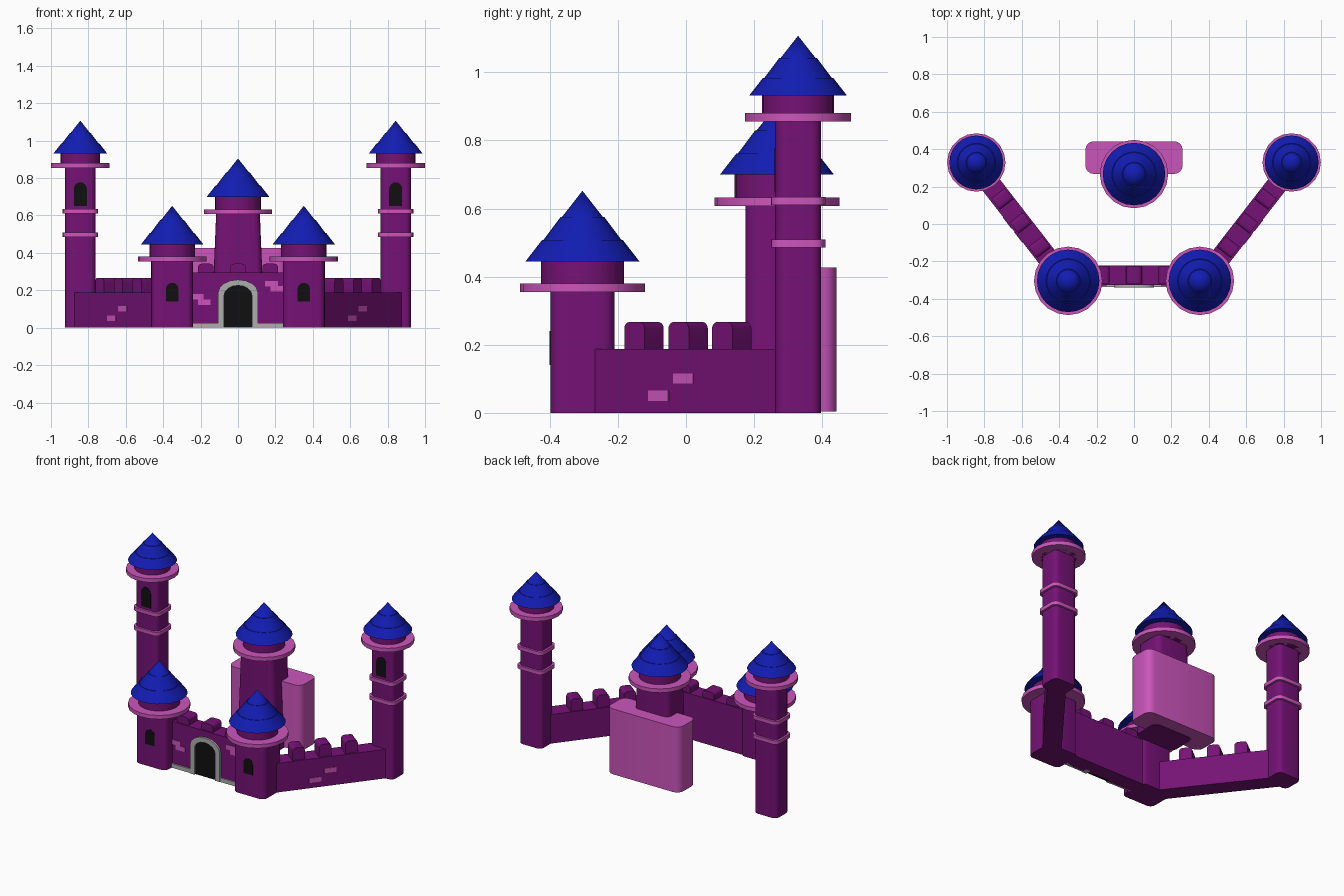
import bpy, bmesh, math
from mathutils import Matrix, Vector

if "Cube" in bpy.data.objects:
    bpy.data.objects.remove(bpy.data.objects["Cube"])


def material(name, rgb):
    m = bpy.data.materials.new(name)
    m.diffuse_color = (*rgb, 1)
    m.use_nodes = True
    m.node_tree.nodes["Principled BSDF"].inputs["Base Color"].default_value = m.diffuse_color
    return m


PURPLE = material("purple", (0.18, 0.006, 0.18))
PINK = material("pink", (0.60, 0.09, 0.50))
BLUE = material("blue", (0.006, 0.012, 0.45))
GREY = material("grey", (0.42, 0.42, 0.42))
BLACK = material("black", (0.005, 0.005, 0.005))


def finish(bm, name, mat, matrix=None):
    bmesh.ops.recalc_face_normals(bm, faces=bm.faces)
    me = bpy.data.meshes.new(name)
    bm.to_mesh(me)
    bm.free()
    ob = bpy.data.objects.new(name, me)
    bpy.context.collection.objects.link(ob)
    if matrix:
        ob.matrix_world = matrix
    me.materials.append(mat)
    bpy.ops.object.select_all(action='DESELECT')
    ob.select_set(True)
    bpy.context.view_layer.objects.active = ob
    bpy.ops.object.shade_smooth_by_angle(angle=math.radians(35))
    return ob


def post(name, x, y, hx, hy, z0, z1, r, mat, taper=1.0):
    """Box with rounded upright corners, narrowing in x towards the top."""
    bm = bmesh.new()
    bmesh.ops.create_cube(bm, size=2)
    for v in bm.verts:
        top = v.co.z > 0
        v.co = Vector((x + v.co.x * hx * (taper if top else 1), y + v.co.y * hy, z1 if top else z0))
    upright = [e for e in bm.edges if abs(e.verts[0].co.z - e.verts[1].co.z) > 1e-4]
    bmesh.ops.bevel(bm, geom=upright, offset=r, segments=4, profile=0.5, affect='EDGES')
    return finish(bm, name, mat)


def lathe(name, x, y, profile, sides, mat):
    """Turn a closed (radius, z) profile about an upright axis."""
    bm = bmesh.new()
    rings = []
    for r, z in profile:
        if r == 0:
            rings.append([bm.verts.new((x, y, z))] * sides)
        else:
            rings.append([bm.verts.new((x + r * math.cos(math.tau * i / sides),
                                        y + r * math.sin(math.tau * i / sides), z))
                          for i in range(sides)])
    for a, b in zip(rings, rings[1:]):
        for i in range(sides):
            j = (i + 1) % sides
            bm.faces.new(list(dict.fromkeys((a[i], a[j], b[j], b[i]))))
    return finish(bm, name, mat)


def prism(name, pts, y0, y1, mat, matrix=None):
    """Extrude an (x, z) outline along y."""
    bm = bmesh.new()
    front = [bm.verts.new((x, y0, z)) for x, z in pts]
    back = [bm.verts.new((x, y1, z)) for x, z in pts]
    bm.faces.new(front)
    bm.faces.new(back[::-1])
    n = len(pts)
    for i in range(n):
        j = (i + 1) % n
        bm.faces.new((front[i], back[i], back[j], front[j]))
    return finish(bm, name, mat, matrix)


def rect(x0, x1, z0, z1):
    return [(x0, z0), (x1, z0), (x1, z1), (x0, z1)]


def round_top(x0, x1, z0, z1, r):
    pts = [(x0, z0), (x1, z0)]
    for cx, start in ((x1 - r, 0), (x0 + r, 90)):
        for k in range(5):
            a = math.radians(start + k * 22.5)
            pts.append((cx + r * math.cos(a), z1 - r + r * math.sin(a)))
    return pts


def arch(cx, half, z0, spring, top, n=8):
    return [(cx + half, z0)] + [(cx + half * math.cos(math.pi * i / n),
                                spring + (top - spring) * math.sin(math.pi * i / n))
                               for i in range(n + 1)] + [(cx - half, z0)]


def tower_top(name, x, y, z, ring_r, neck_r, roof_r, roof_z, tip_z):
    """Pink ledge, short round neck and tiered conical roof."""
    lathe(name + "_ledge", x, y, [(0, z), (ring_r, z), (ring_r, z + 0.025), (0, z + 0.025)], 20, PINK)
    lathe(name + "_neck", x, y, [(0, z), (neck_r, z), (neck_r, roof_z + 0.01), (0, roof_z + 0.01)], 24, PURPLE)
    h = tip_z - roof_z
    pts = [(0, roof_z), (roof_r, roof_z)]
    for f in (0.30, 0.63):
        r = roof_r * (1 - f)
        pts += [(r + 0.002, roof_z + h * f), (r - 0.002, roof_z + h * f)]
    lathe(name + "_roof", x, y, pts + [(0, tip_z)], 24, BLUE)


BX, BY, FX, FY = 0.843, 0.329, 0.352, -0.304

for s, side in ((-1, "left"), (1, "right")):
    # tall back tower
    n = side + "_back_tower"
    post(n + "_shaft", s * BX, BY, 0.081, 0.067, 0, 0.87, 0.03, PURPLE)
    for z in (0.485, 0.61):
        post(n + "_band", s * BX, BY, 0.094, 0.080, z, z + 0.024, 0.035, PINK)
    tower_top(n, s * BX, BY, 0.855, 0.156, 0.106, 0.144, 0.931, 1.107)
    prism(n + "_window", arch(s * BX, 0.035, 0.65, 0.74, 0.778), BY - 0.069, BY - 0.05, BLACK)

    # short front tower
    n = side + "_front_tower"
    post(n + "_shaft", s * FX, FY, 0.112, 0.094, 0, 0.37, 0.035, PURPLE)
    tower_top(n, s * FX, FY, 0.355, 0.183, 0.122, 0.167, 0.445, 0.652)
    prism(n + "_window", arch(s * FX, 0.033, 0.14, 0.208, 0.24), FY - 0.096, FY - 0.08, BLACK)

    # slanted side wall; local x runs along the wall, local -y faces outward
    run = Vector((s * (BX - FX), BY - FY, 0))
    length = run.length
    ux = run.normalized()
    uy = Vector((-s * ux.y, s * ux.x, 0))
    m = Matrix((ux, uy, (0, 0, 1))).transposed().to_4x4()
    m.translation = Vector((s * FX, FY, 0))
    prism(side + "_wall", round_top(0.0, length, 0, 0.188, 0.02), -0.066, 0.044, PURPLE, m)
    for c in (0.236, 0.400, 0.562):
        prism(side + "_wall_merlon", round_top(c - 0.038, c + 0.038, 0.18, 0.267, 0.02),
              -0.055, 0.036, PURPLE, m)
    bricks = ((0.335, 0.035), (0.427, 0.086)) if s > 0 else ((0.443, 0.035), (0.347, 0.086))
    for c, z in bricks:
        prism(side + "_wall_brick", rect(c - 0.037, c + 0.037, z, z + 0.03), -0.069, -0.05, PINK, m)

    # stone footing beside the gate
    prism(side + "_gate_footing", rect(*sorted((s * 0.08, s * 0.25)), 0, 0.026), -0.337, -0.30, GREY)

# gate wall with merlons
prism("gate_wall", rect(-0.30, 0.30, 0, 0.295), -0.327, -0.222, PURPLE)
for c in (-0.172, 0, 0.172):
    prism("gate_merlon", round_top(c - 0.042, c + 0.042, 0.28, 0.342, 0.02), -0.318, -0.228, PURPLE)

# gate opening and its stone frame
outer = arch(0, 0.107, 0, 0.185, 0.257)
inner = arch(0, 0.075, 0, 0.170, 0.226)
prism("gate_frame", outer + inner[::-1], -0.340, -0.30, GREY)
prism("gate_door", inner, -0.330, -0.31, BLACK)

# loose pink bricks on the gate wall
for x0, x1, z in ((-0.25, -0.185, 0.15), (-0.215, -0.148, 0.121), (0.145, 0.215, 0.221), (0.175, 0.25, 0.194)):
    prism("gate_brick", rect(x0, x1, z, z + 0.03), -0.331, -0.31, PINK)

# central keep: tapered tower in front of a rounded pink block
post("keep_shaft", 0, 0.267, 0.142, 0.092, 0, 0.62, 0.035, PURPLE, taper=0.82)
tower_top("keep", 0, 0.267, 0.607, 0.183, 0.124, 0.167, 0.70, 0.905)
post("keep_back_block", 0, 0.355, 0.26, 0.087, 0.004, 0.427, 0.045, PINK)
